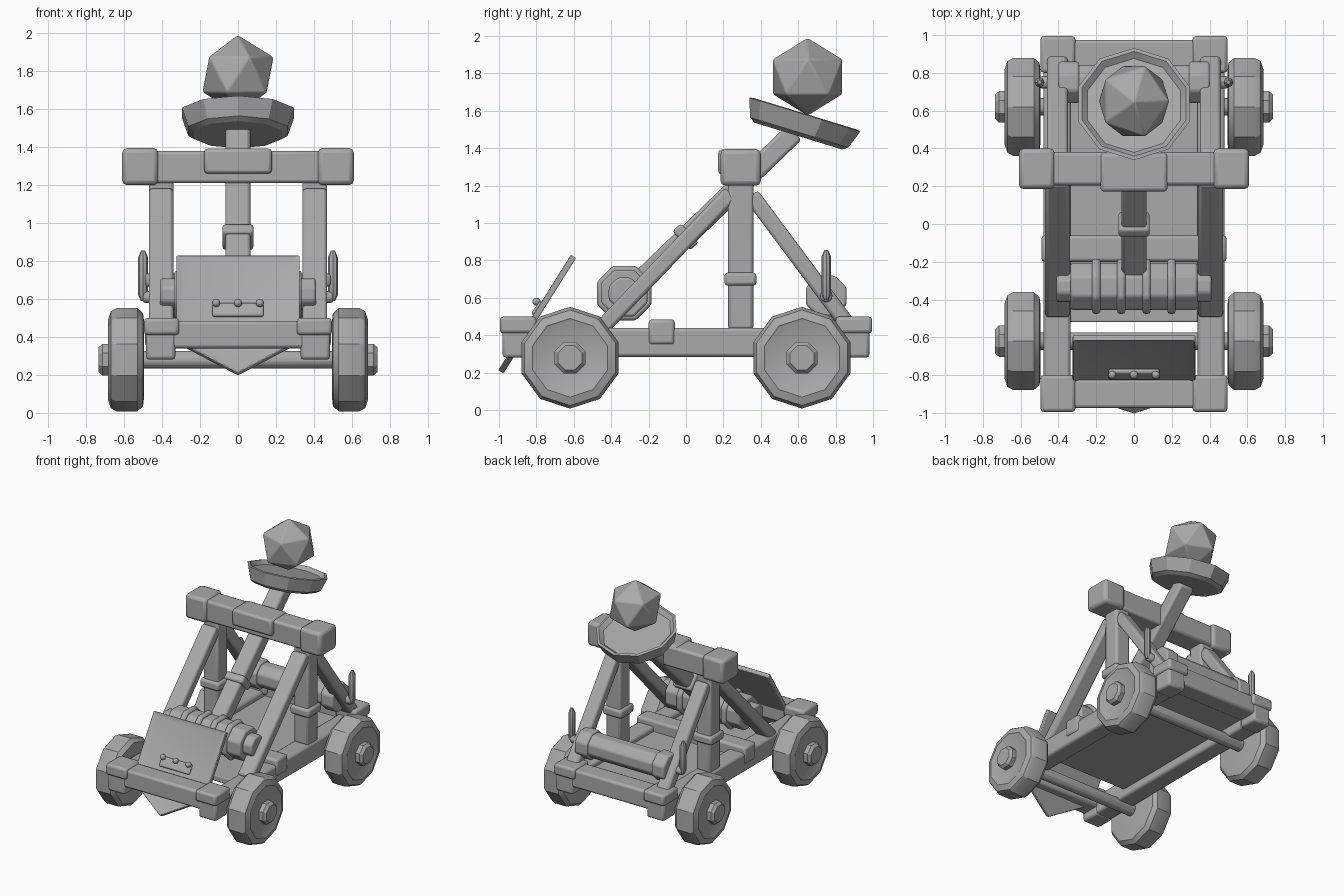
import bpy, bmesh, math
from mathutils import Vector, Matrix

if "Cube" in bpy.data.objects:
    bpy.data.objects.remove(bpy.data.objects["Cube"], do_unlink=True)

mat = bpy.data.materials.new("plain_grey")
mat.use_nodes = True
GREY = (0.4, 0.4, 0.4, 1)
mat.diffuse_color = GREY
mat.node_tree.nodes["Principled BSDF"].inputs["Base Color"].default_value = GREY
parts = []


def finish(name, bm, bevel=0.0):
    """Turn a bmesh into a named object with rounded edges."""
    bmesh.ops.recalc_face_normals(bm, faces=bm.faces)
    me = bpy.data.meshes.new(name)
    bm.to_mesh(me)
    bm.free()
    me.materials.append(mat)
    ob = bpy.data.objects.new(name, me)
    bpy.context.collection.objects.link(ob)
    if bevel:
        m = ob.modifiers.new("Bevel", "BEVEL")
        m.width, m.segments, m.limit_method = bevel, 2, "ANGLE"
    parts.append(ob)
    return ob


def box(name, xs, ys, zs, bevel=0.018):
    bm = bmesh.new()
    size = [b - a for a, b in (xs, ys, zs)]
    mid = [(a + b) / 2 for a, b in (xs, ys, zs)]
    bmesh.ops.create_cube(bm, size=1, matrix=Matrix.Translation(mid) @ Matrix.Diagonal((*size, 1)))
    return finish(name, bm, bevel)


def beam(name, a, b, width, depth, bevel=0.018):
    """Square timber running from a to b, width along x."""
    a, b = Vector(a), Vector(b)
    d = (b - a).normalized()
    side = Vector((1, 0, 0))
    rot = Matrix((side, d.cross(side), d)).transposed().to_4x4()
    bm = bmesh.new()
    bmesh.ops.create_cube(bm, size=1, matrix=Matrix.Translation((a + b) / 2) @ rot
                          @ Matrix.Diagonal((width, depth, (b - a).length, 1)))
    return finish(name, bm, bevel)


def lathe(name, profile, sides, matrix, bevel=0.0, turn=0.0):
    """Revolve (radius, height) points about local z."""
    bm = bmesh.new()
    rings = []
    for r, h in profile:
        rings.append([bm.verts.new((r * math.cos(turn + math.tau * i / sides),
                                    r * math.sin(turn + math.tau * i / sides), h))
                      for i in range(sides)])
    for lo, hi in zip(rings, rings[1:]):
        for i in range(sides):
            j = (i + 1) % sides
            bm.faces.new((lo[i], lo[j], hi[j], hi[i]))
    bm.faces.new(rings[0][::-1])
    bm.faces.new(rings[-1])
    bm.transform(matrix)
    return finish(name, bm, bevel)


def along_x(y, z, s=1):
    return Matrix.Translation((0, y, z)) @ Matrix.Rotation(s * math.pi / 2, 4, "Y")


def rod_x(name, x0, x1, y, z, r, sides=8, bevel=0.012):
    return lathe(name, [(r, x0), (r, x1)], sides, along_x(y, z), bevel, math.pi / sides)


def span(s, a, b):
    return tuple(sorted((s * a, s * b)))


# Wheels and axles
for end, y in (("front", -0.62), ("rear", 0.62)):
    rod_x(end + "_axle", -0.52, 0.52, y, 0.28, 0.05)
    for side, s in (("left", 1), ("right", -1)):
        tire = [(0.2, 0.495), (0.245, 0.5), (0.272, 0.53), (0.272, 0.64), (0.255, 0.67), (0.21, 0.685), (0.2, 0.68)]
        lathe(f"{end}_{side}_wheel", tire, 10, along_x(y, 0.28, s))
        hub = [(0.09, 0.66), (0.09, 0.715), (0.07, 0.735)]
        lathe(f"{end}_{side}_hub", hub, 8, along_x(y, 0.28, s), turn=math.pi / 8)

# Chassis
for side, s in (("left", 1), ("right", -1)):
    box(side + "_rail", span(s, 0.335, 0.48), (-0.97, 0.97), (0.285, 0.44))
    for end, e in (("front", -1), ("rear", 1)):
        box(f"{end}_{side}_corner_cap", span(s, 0.31, 0.495), span(e, 0.8, 0.995), (0.41, 0.5))
        box(f"{end}_{side}_corner_block", span(s, 0.33, 0.485), span(e, 0.82, 0.98), (0.28, 0.43))
for end, e in (("front", -1), ("rear", 1)):
    box(end + "_crossbar", (-0.4, 0.4), span(e, 0.82, 0.975), (0.34, 0.485))
box("middle_crossbar", (-0.49, 0.49), (-0.2, -0.06), (0.35, 0.485))
box("floor", (-0.34, 0.34), (-0.52, 0.85), (0.35, 0.4), 0.008)

# Uprights and braces
for side, s in (("left", 1), ("right", -1)):
    x = s * 0.405
    box(side + "_post", (x - 0.065, x + 0.065), (0.225, 0.36), (0.43, 1.23))
    box(side + "_post_band", (x - 0.085, x + 0.085), (0.205, 0.377), (0.665, 0.735))
    beam(side + "_front_brace", (x, -0.47, 0.42), (x, 0.24, 1.16), 0.13, 0.085)
    beam(side + "_rear_brace", (x, 0.87, 0.45), (x, 0.35, 1.15), 0.11, 0.085)
    box(side + "_beam_cap", span(s, 0.42, 0.61), (0.185, 0.4), (1.2, 1.395), 0.025)
box("top_beam", (-0.45, 0.45), (0.205, 0.38), (1.21, 1.38))
box("beam_pad", (-0.178, 0.178), (0.172, 0.375), (1.26, 1.392))

# Throwing arm
beam("throwing_arm", (0, -0.25, 0.685), (0, 0.58, 1.485), 0.13, 0.11)
beam("arm_band", (0, -0.025, 0.905), (0, 0.02, 0.947), 0.165, 0.14, 0.015)

# Bowl and stone
tilt = Matrix.Translation((0, 0.635, 1.58)) @ Matrix.Rotation(math.radians(-17), 4, "X")
lathe("bowl", [(0.245, -0.12), (0.275, -0.1), (0.31, 0), (0.29, 0.005), (0.26, -0.025)], 10, tilt, turn=math.pi / 10)
bm = bmesh.new()
bmesh.ops.create_icosphere(bm, subdivisions=1, radius=0.22,
                           matrix=Matrix.Translation((0, 0.65, 1.782)) @ Matrix.Diagonal((0.95, 1, 0.95, 1)))
finish("stone", bm, 0.008)

# Front winch with rope turns
WY, WZ = -0.33, 0.625
rod_x("winch_drum", -0.335, 0.335, WY, WZ, 0.135)
rod_x("winch_axle", -0.41, 0.41, WY, WZ, 0.09)
for i in range(4):
    x = -0.2 + i * 0.133
    rod_x(f"winch_rope_{i + 1}", x - 0.022, x + 0.022, WY, WZ, 0.158, 8, 0.015)

# Rear roller with handles
RY, RZ = 0.75, 0.61
rod_x("roller", -0.33, 0.33, RY, RZ, 0.1)
rod_x("roller_axle", -0.5, 0.5, RY, RZ, 0.035)
for side, s in (("left", 1), ("right", -1)):
    rod_x(side + "_roller_collar", *span(s, 0.29, 0.4), RY, RZ, 0.118)
    lathe(side + "_handle", [(0.012, 0.59), (0.026, 0.62), (0.026, 0.82), (0.01, 0.855)], 8,
          Matrix.Translation((s * 0.5, RY, 0)))

# Sloping shield with recessed panel: local x across, y up the slope, z outward
slope = math.atan2(0.62, 0.39)
frame = Matrix.Translation((0, -0.985, 0.2)) @ Matrix.Rotation(slope, 4, "X")
bm = bmesh.new()
outline = [(0, 0), (0.29, 0.18), (0.325, 0.3), (0.325, 0.73), (-0.325, 0.73), (-0.325, 0.3), (-0.29, 0.18)]
face = bm.faces.new([bm.verts.new((x, y, -0.01)) for x, y in outline])
ext = bmesh.ops.extrude_face_region(bm, geom=[face])
bmesh.ops.translate(bm, verts=[v for v in ext["geom"] if isinstance(v, bmesh.types.BMVert)], vec=(0, 0, 0.035))
front = max(bm.faces, key=lambda f: f.calc_center_median().z)
bmesh.ops.recalc_face_normals(bm, faces=bm.faces)
bmesh.ops.inset_individual(bm, faces=[front], thickness=0.04, depth=-0.012)
bm.transform(frame)
finish("shield", bm, 0.006)

# Small bracket and studs on the shield
plate = box("shield_bracket", (-0.135, 0.135), (0.35, 0.43), (0.01, 0.035), 0.01)
plate.data.transform(frame)
for i, x in enumerate((-0.115, 0, 0.115)):
    bm = bmesh.new()
    bmesh.ops.create_icosphere(bm, subdivisions=2, radius=0.022,
                               matrix=frame @ Matrix.Translation((x, 0.42, 0.045)))
    finish(f"shield_stud_{i + 1}", bm)

# Smooth shading that keeps hard edges
bpy.ops.object.select_all(action="DESELECT")
for ob in parts:
    ob.select_set(True)
bpy.context.view_layer.objects.active = parts[0]
bpy.ops.object.shade_smooth_by_angle(angle=math.radians(30))
